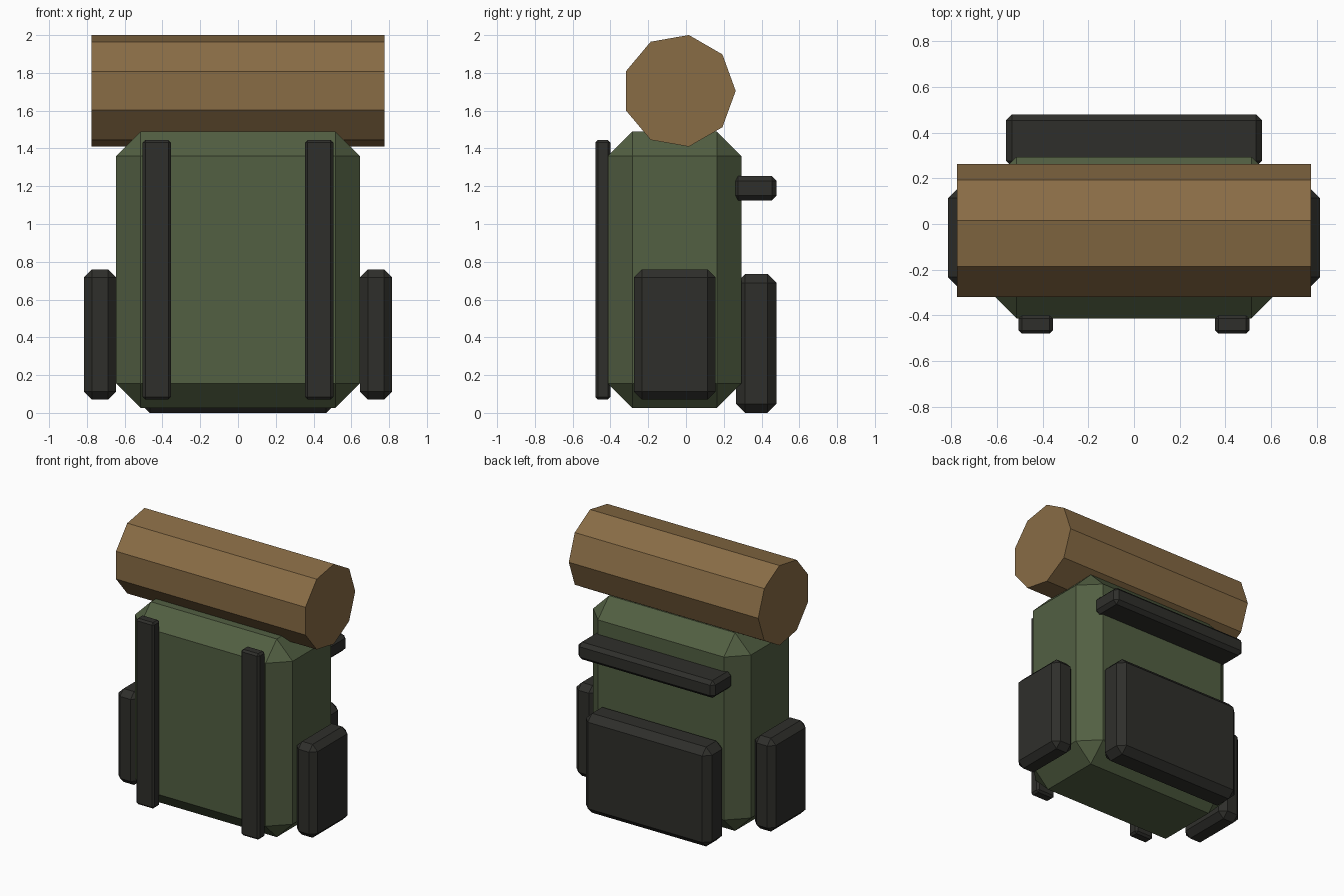
import bpy, bmesh
from math import cos, sin, tau

if "Cube" in bpy.data.objects:
    bpy.data.objects.remove(bpy.data.objects["Cube"])


def material(name, r, g, b):
    m = bpy.data.materials.new(name)
    m.diffuse_color = (r, g, b, 1)
    m.use_nodes = True
    m.node_tree.nodes["Principled BSDF"].inputs["Base Color"].default_value = m.diffuse_color
    return m


GREEN = material("green_canvas", 0.085, 0.115, 0.055)
DARK = material("dark_webbing", 0.028, 0.028, 0.024)
TAN = material("tan_fabric", 0.25, 0.15, 0.06)


def add_object(name, bm, mat):
    bmesh.ops.recalc_face_normals(bm, faces=bm.faces)
    mesh = bpy.data.meshes.new(name)
    bm.to_mesh(mesh)
    bm.free()
    mesh.materials.append(mat)
    obj = bpy.data.objects.new(name, mesh)
    bpy.context.collection.objects.link(obj)
    return obj


def chamfered_box(name, xs, ys, zs, width, mat):
    """Box between the given ranges, with flat one-segment chamfers."""
    bm = bmesh.new()
    bmesh.ops.create_cube(bm, size=1)
    for v in bm.verts:
        v.co = [(r[0] + r[1]) / 2 + c * (r[1] - r[0])
                for c, r in zip(v.co, (xs, ys, zs))]
    bmesh.ops.bevel(bm, geom=bm.edges[:], offset=width, offset_type='OFFSET',
                    segments=1, profile=0.5, affect='EDGES')
    return add_object(name, bm, mat)


# Main pack
chamfered_box("pack_body", (-0.645, 0.645), (-0.413, 0.293), (0.025, 1.49), 0.13, GREEN)

# Rear pocket and carry bar
chamfered_box("rear_pocket", (-0.515, 0.515), (0.265, 0.48), (0, 0.735), 0.048, DARK)
chamfered_box("rear_bar", (-0.56, 0.56), (0.25, 0.48), (1.125, 1.253), 0.026, DARK)

# Shoulder straps and side pockets, one on each side
for side, s in (("left", -1), ("right", 1)):
    chamfered_box(side + "_strap", sorted((s * 0.355, s * 0.505)),
                  (-0.48, -0.40), (0.07, 1.445), 0.014, DARK)
    chamfered_box(side + "_pocket", sorted((s * 0.645, s * 0.815)),
                  (-0.275, 0.155), (0.07, 0.76), 0.042, DARK)

# Nine-sided bedroll lying across the top
bm = bmesh.new()
ring = [bm.verts.new((-0.775, -0.037 + 0.30 * cos(tau * i / 9), 1.705 + 0.30 * sin(tau * i / 9)))
        for i in range(9)]
cap = bm.faces.new(ring)
ext = bmesh.ops.extrude_face_region(bm, geom=[cap], use_keep_orig=True)
bmesh.ops.translate(bm, vec=(1.55, 0, 0),
                    verts=[g for g in ext["geom"] if isinstance(g, bmesh.types.BMVert)])
add_object("bedroll", bm, TAN)
